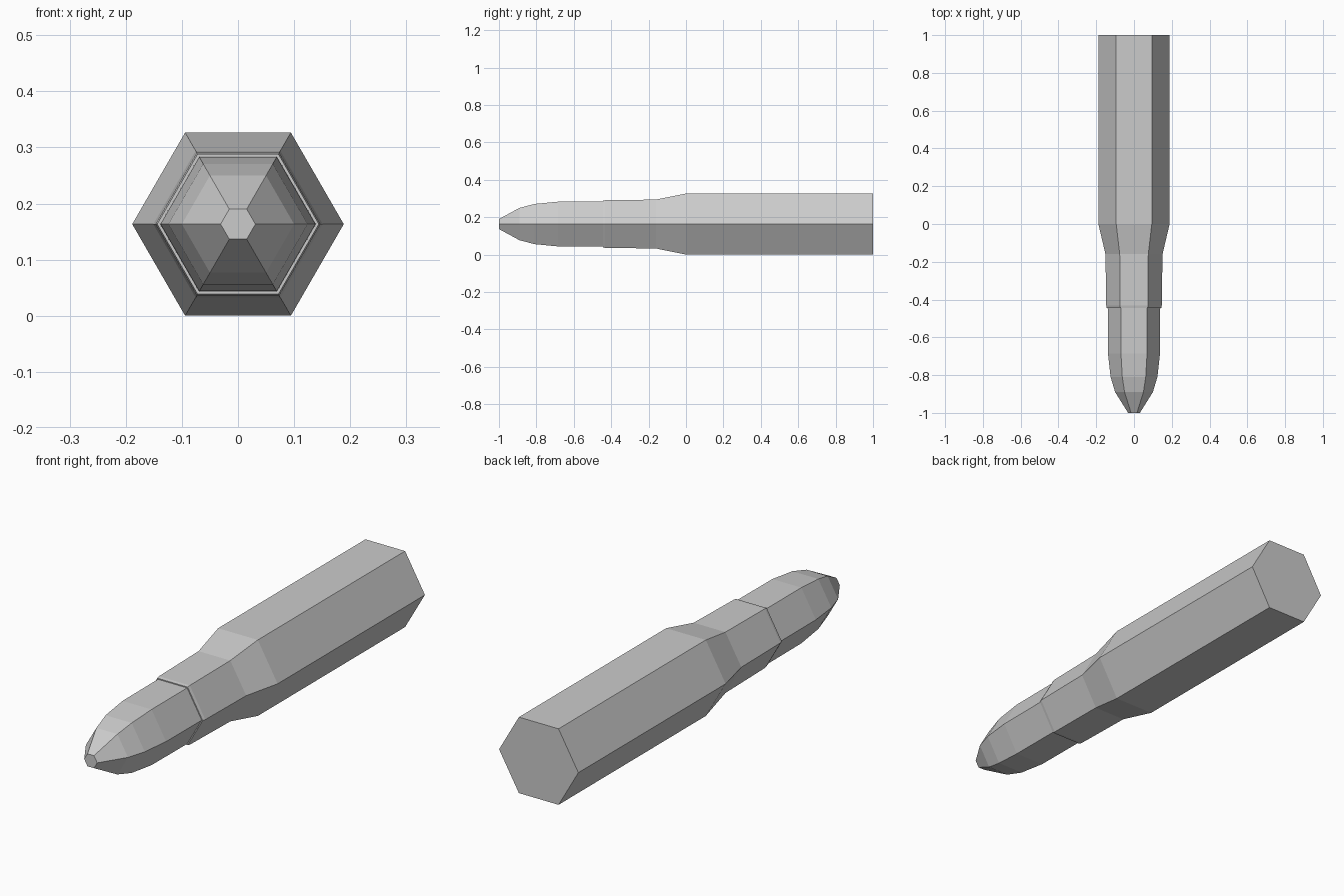
import bpy, bmesh, math

if "Cube" in bpy.data.objects:
    bpy.data.objects.remove(bpy.data.objects["Cube"])

SIDES = 6
R = 0.1885                                   # largest corner radius
CZ = R * math.cos(math.pi / SIDES)           # axis height, flat side rests on z = 0


def lathe(name, profile, cap_start=False, cap_end=False):
    """Six-sided body along y from (y, radius) rings."""
    bm = bmesh.new()
    rings = []
    for y, r in profile:
        rings.append([bm.verts.new((r * math.cos(a), y, CZ + r * math.sin(a)))
                      for a in (2 * math.pi * i / SIDES for i in range(SIDES))])
    for a, b in zip(rings, rings[1:]):
        for i in range(SIDES):
            j = (i + 1) % SIDES
            bm.faces.new((a[i], a[j], b[j], b[i]))
    if cap_start:
        bm.faces.new(rings[0])
    if cap_end:
        bm.faces.new(rings[-1])
    bmesh.ops.recalc_face_normals(bm, faces=bm.faces)
    mesh = bpy.data.meshes.new(name)
    bm.to_mesh(mesh)
    bm.free()
    obj = bpy.data.objects.new(name, mesh)
    bpy.context.collection.objects.link(obj)
    return obj


# Casing: body, shoulder, neck and mouth lip
lathe("casing", [(1.0, R), (0.0, R), (-0.16, 0.151), (-0.432, 0.147),
                 (-0.445, 0.144), (-0.445, 0.138)], cap_start=True)

# Projectile: straight base, curved nose, small flat tip
lathe("projectile", [(-0.44, 0.139), (-0.685, 0.138), (-0.81, 0.124),
                     (-0.89, 0.100), (-1.0, 0.031)], cap_end=True)
